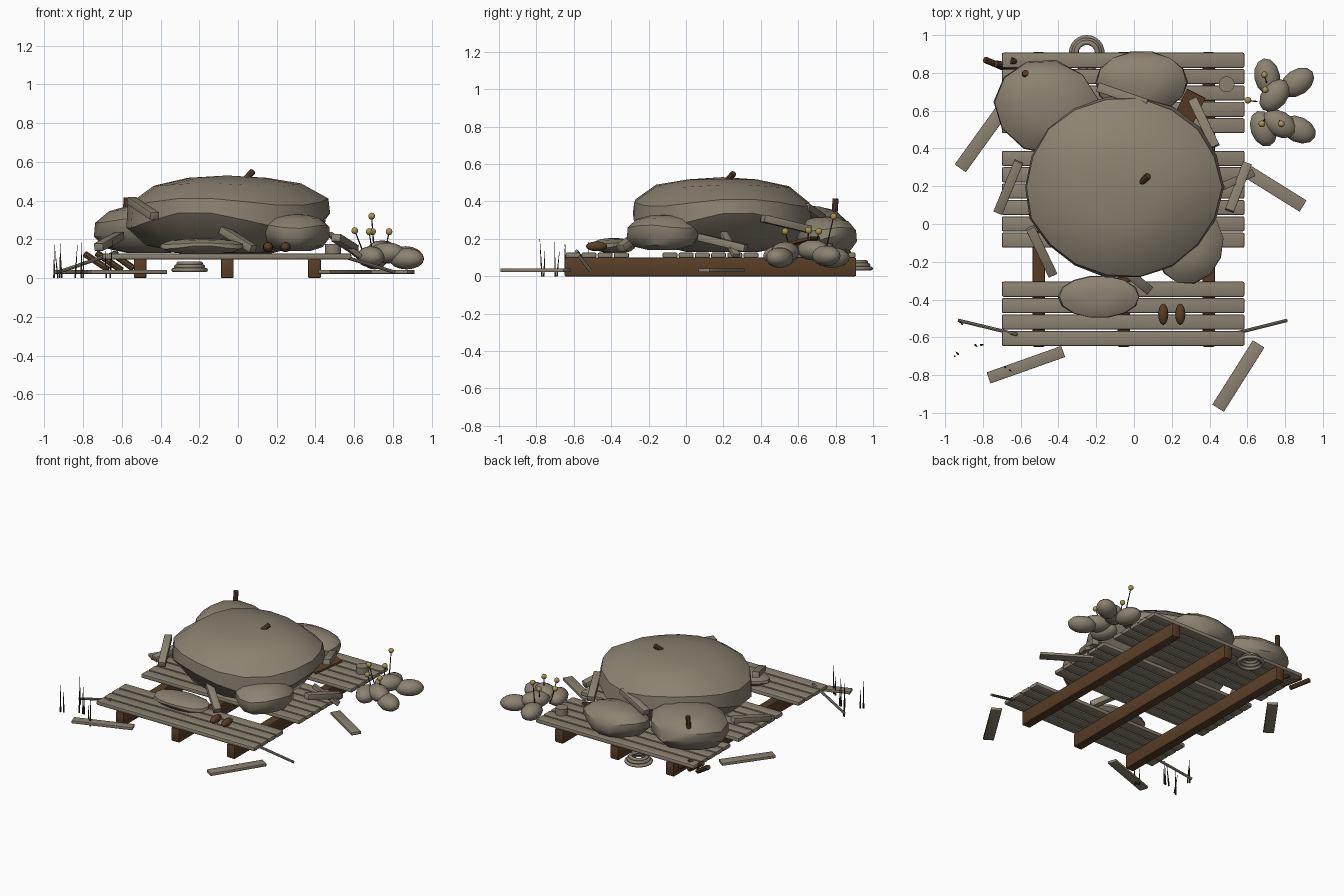
import bpy, bmesh, math, random
from mathutils import Vector, Matrix

random.seed(4)
if "Cube" in bpy.data.objects:
    bpy.data.objects.remove(bpy.data.objects["Cube"], do_unlink=True)


def material(name, rgb):
    m = bpy.data.materials.new(name)
    m.use_nodes = True
    m.diffuse_color = (*rgb, 1)
    m.node_tree.nodes["Principled BSDF"].inputs["Base Color"].default_value = (*rgb, 1)
    return m


STONE = material("weathered grey", (0.26, 0.225, 0.165))
BROWN = material("dark brown wood", (0.1, 0.048, 0.02))
YELLOW = material("bud yellow", (0.4, 0.3, 0.09))
DARK = material("dry stem", (0.03, 0.024, 0.016))


def finish(name, bm, mat, matrix=Matrix(), smooth=35):
    bmesh.ops.recalc_face_normals(bm, faces=bm.faces)
    mesh = bpy.data.meshes.new(name)
    bm.to_mesh(mesh)
    bm.free()
    mesh.materials.append(mat)
    ob = bpy.data.objects.new(name, mesh)
    ob.matrix_world = matrix
    bpy.context.collection.objects.link(ob)
    if smooth:
        bpy.ops.object.select_all(action='DESELECT')
        bpy.context.view_layer.objects.active = ob
        ob.select_set(True)
        bpy.ops.object.shade_smooth_by_angle(angle=math.radians(smooth))
    return ob


def frame(p, q):
    """Frame at the midpoint of p and q, with local x running along the line."""
    p, q = Vector(p), Vector(q)
    x = (q - p).normalized()
    side = Vector((0, 0, 1)).cross(x)
    y = side.normalized() if side.length > 0.01 else Vector((0, 1, 0))
    z = x.cross(y)
    rot = Matrix((x, y, z)).transposed().to_4x4()
    return Matrix.Translation((p + q) / 2) @ rot, (q - p).length


def board(name, p, q, width, thick, mat=STONE, bevel=0.006):
    m, length = frame(p, q)
    bm = bmesh.new()
    bmesh.ops.create_cube(bm, size=1)
    bmesh.ops.scale(bm, vec=(length, width, thick), verts=bm.verts)
    if bevel:
        bmesh.ops.bevel(bm, geom=bm.edges[:], offset=bevel, segments=2,
                        profile=0.5, affect='EDGES')
    return finish(name, bm, mat, m)


def rod(name, p, q, r1, r2, mat, sides=8):
    m, length = frame(p, q)
    bm = bmesh.new()
    bmesh.ops.create_cone(bm, cap_ends=True, segments=sides, radius1=r1,
                          radius2=r2, depth=length)
    return finish(name, bm, mat, m @ Matrix.Rotation(math.pi / 2, 4, 'Y'))


def ellipsoid(name, loc, size, mat, turn=0, sides=12):
    bm = bmesh.new()
    bmesh.ops.create_uvsphere(bm, u_segments=sides, v_segments=8, radius=1)
    bmesh.ops.scale(bm, vec=size, verts=bm.verts)
    m = Matrix.Translation(loc) @ Matrix.Rotation(math.radians(turn), 4, 'Z')
    return finish(name, bm, mat, m, 60)


def loft(bm, rings):
    for a, b in zip(rings, rings[1:]):
        n = len(a)
        for i in range(n):
            bm.faces.new((a[i], a[(i + 1) % n], b[(i + 1) % n], b[i]))


def boulder(name, loc, rx, ry, z0, z1, sides, turn=0, phase=0):
    """Domed stone with a wavy rim and an undercut base."""
    rows = [(0.4, 0, 0), (0.78, 0.12, 0.03), (0.98, 0.42, 0.11),
            (0.96, 0.66, 0.05), (0.72, 0.88, 0.02), (0.38, 0.97, 0)]
    bm = bmesh.new()
    rings = []
    for r, t, wave in rows:
        ring = []
        for i in range(sides):
            a = math.tau * i / sides
            k = r * (1 + random.uniform(-0.015, 0.015))
            z = t + wave * math.sin(3 * a + phase)
            ring.append(bm.verts.new((rx * k * math.cos(a), ry * k * math.sin(a),
                                      z0 + (z1 - z0) * z)))
        rings.append(ring)
    loft(bm, rings)
    bm.faces.new(rings[0])
    top = bm.verts.new((0, 0, z1))
    for i in range(sides):
        bm.faces.new((rings[-1][i], rings[-1][(i + 1) % sides], top))
    m = Matrix.Translation((*loc, 0)) @ Matrix.Rotation(math.radians(turn), 4, 'Z')
    return finish(name, bm, mat=STONE, matrix=m, smooth=40)


# Deck: three beams under slats, with a few slats missing
for x in (-0.505, -0.055, 0.395):
    board("beam", (x, -0.65, 0.05), (x, 0.91, 0.05), 0.066, 0.1, BROWN, 0.008)
for k in range(18):
    if k not in (5, 12, 13):
        y = 0.867 - 0.0866 * k
        board("deck_slat", (-0.7, y, 0.112), (0.585, y, 0.112), 0.08, 0.03, bevel=0.009)

# Boulders
boulder("main_boulder", (-0.055, 0.195), 0.535, 0.495, 0.13, 0.53, 18, phase=1)
boulder("back_right_boulder", (-0.46, 0.62), 0.29, 0.255, 0.13, 0.38, 11, -20)
boulder("back_boulder", (0.04, 0.75), 0.25, 0.17, 0.12, 0.32, 14)
boulder("front_left_boulder", (0.3, -0.12), 0.175, 0.21, 0.14, 0.33, 12, -20, 2)
boulder("front_boulder", (-0.185, -0.385), 0.22, 0.115, 0.125, 0.205, 14)

# Broken boards on the ground
z = 0.032
for p, q, w in [((-0.77, -0.815), (-0.375, -0.675), 0.062),
                ((0.445, -0.975), (0.66, -0.635), 0.072),
                ((-0.92, 0.295), (-0.7, 0.6), 0.072),
                ((0.59, 0.285), (0.895, 0.095), 0.07)]:
    board("fallen_board", (*p, z), (*q, z), w, 0.02, bevel=0.003)

# Splinters leaning on the boulders
for p, q in [((-0.72, 0.06, 0.16), (-0.61, 0.33, 0.22)),
             ((-0.55, -0.02, 0.4), (-0.43, -0.27, 0.32)),
             ((-0.08, -0.22, 0.25), (0.08, -0.35, 0.15)),
             ((-0.19, 0.725, 0.31), (0.07, 0.635, 0.37)),
             ((0.43, 0.41, 0.31), (0.31, 0.66, 0.25)),
             ((0.505, 0.07, 0.21), (0.6, 0.32, 0.15))]:
    board("leaning_splinter", p, q, 0.05, 0.04, bevel=0.003)
board("side_brace", (0.47, 0.2, 0.23), (0.63, 0.27, 0.11), 0.04, 0.025, bevel=0.003)
board("brown_panel", (0.24, 0.51, 0.16), (0.33, 0.69, 0.205), 0.11, 0.015, BROWN, 0)

# Thin poles at the front corners
rod("right_pole", (-0.93, -0.51, 0.03), (-0.62, -0.585, 0.135), 0.009, 0.009, STONE)
rod("left_pole", (0.81, -0.51, 0.03), (0.55, -0.575, 0.11), 0.009, 0.009, STONE)

# Brown pegs and twigs
for p, q in [((0.03, 0.21, 0.5), (0.075, 0.255, 0.55)),
             ((-0.58, 0.79, 0.28), (-0.575, 0.8, 0.415)),
             ((-0.79, 0.87, 0.125), (-0.67, 0.82, 0.045)),
             ((-0.73, 0.85, 0.13), (-0.6, 0.82, 0.04)),
             ((-0.65, 0.865, 0.13), (-0.54, 0.84, 0.05))]:
    rod("peg", p, q, 0.017, 0.017, BROWN)

# Pair of seed pods and a small pot
for x in (0.155, 0.245):
    ellipsoid("seed_pod", (x, -0.478, 0.16), (0.027, 0.057, 0.026), BROWN)
rod("small_pot", (0.49, 0.74, 0.12), (0.49, 0.74, 0.175), 0.042, 0.042, STONE, 14)

# Coil of rope: three stacked rings
for r, h in ((0.082, 0.042), (0.068, 0.06), (0.056, 0.076)):
    bm = bmesh.new()
    rings = []
    for i in range(25):
        a = math.tau * i / 24
        rings.append([bm.verts.new(((r + 0.013 * math.cos(b)) * math.cos(a),
                                    (r + 0.013 * math.cos(b)) * math.sin(a),
                                    0.011 * math.sin(b)))
                      for b in (math.tau * j / 8 for j in range(8))])
    loft(bm, rings)
    bmesh.ops.remove_doubles(bm, verts=bm.verts, dist=0.0001)
    finish("rope_ring", bm, STONE, Matrix.Translation((-0.25, 0.905, h)), 60)

# Bush of rounded leaves
for x, y, h, turn in [(0.705, 0.78, 0.1, 100), (0.865, 0.75, 0.11, 35),
                      (0.745, 0.68, 0.14, 50), (0.685, 0.505, 0.11, 110),
                      (0.77, 0.53, 0.13, -30), (0.87, 0.5, 0.1, -25)]:
    ellipsoid("bush_leaf", (x, y, h), (0.098, 0.068, 0.055), STONE, turn)

# Budded stems
for x, y, h in [(0.69, 0.79, 0.32), (0.695, 0.71, 0.24), (0.603, 0.655, 0.245),
                (0.677, 0.53, 0.24), (0.78, 0.53, 0.24)]:
    rod("bud_stem", (x * 0.6 + 0.29, y * 0.7 + 0.19, 0.12), (x, y, h),
        0.004, 0.003, DARK, 5)
    ellipsoid("bud", (x, y, h), (0.018, 0.018, 0.018), YELLOW, sides=10)

# Dry grass blades
for x, y, h in [(-0.95, -0.7, 0.2), (-0.93, -0.69, 0.14), (-0.92, -0.52, 0.2),
                (-0.91, -0.53, 0.15), (-0.84, -0.64, 0.17), (-0.81, -0.64, 0.2),
                (-0.68, -0.76, 0.14), (-0.66, -0.77, 0.2), (-0.8, -0.64, 0.12)]:
    lean = random.uniform(-0.015, 0.015)
    rod("grass_blade", (x, y, 0), (x + lean, y - lean, h), 0.006, 0.001, DARK, 4)
